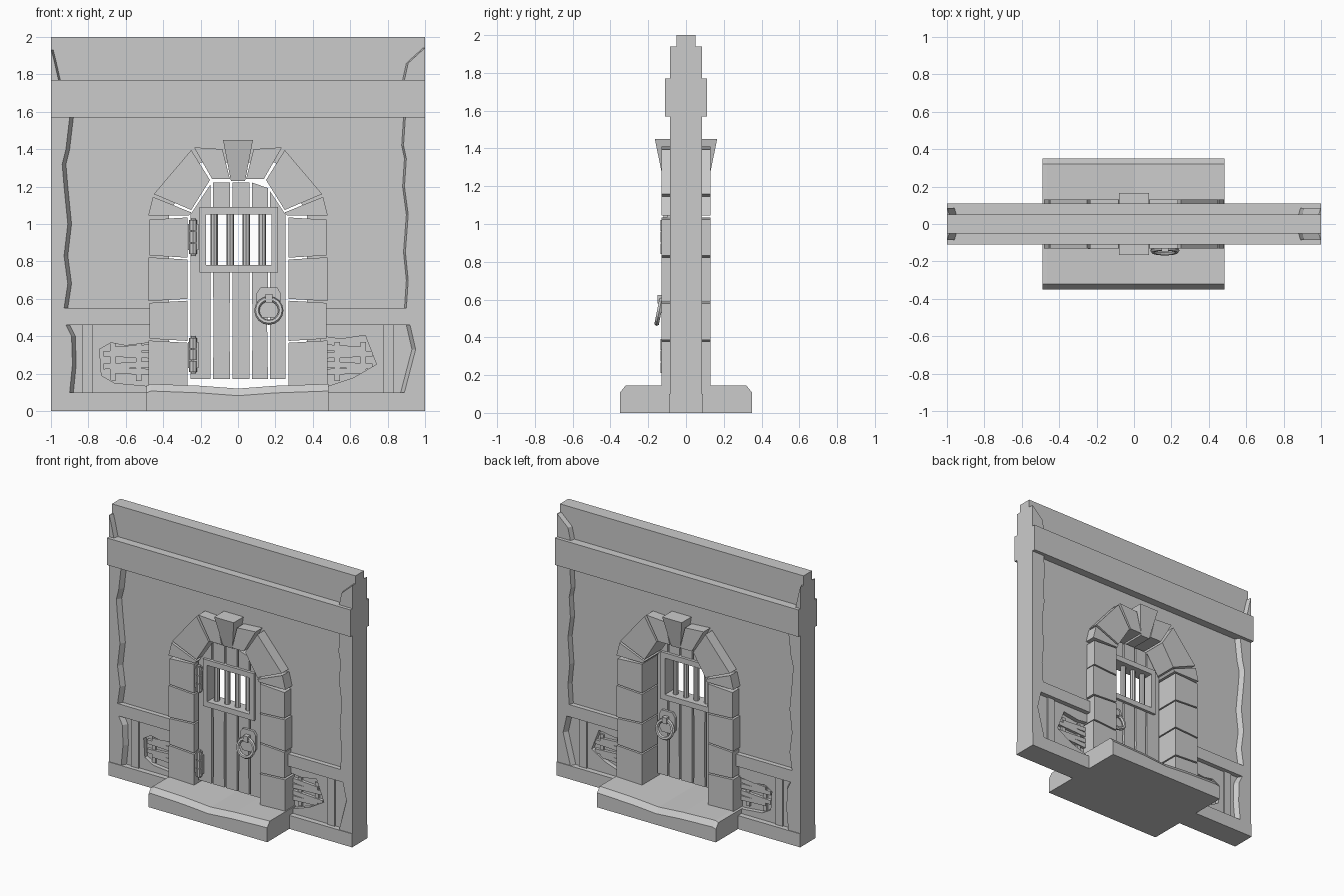
import bpy, bmesh, math

if "Cube" in bpy.data.objects:
    bpy.data.objects.remove(bpy.data.objects["Cube"])

stone = bpy.data.materials.new("stone_grey")
stone.use_nodes = True
GREY = (0.6, 0.6, 0.6, 1)
stone.diffuse_color = GREY
stone.node_tree.nodes["Principled BSDF"].inputs["Base Color"].default_value = GREY


def finish(name, bm):
    bmesh.ops.recalc_face_normals(bm, faces=bm.faces)
    mesh = bpy.data.meshes.new(name)
    bm.to_mesh(mesh)
    bm.free()
    mesh.materials.append(stone)
    ob = bpy.data.objects.new(name, mesh)
    bpy.context.collection.objects.link(ob)
    return ob


def loft(name, rings):
    """Skin closed cross-sections and cap both ends."""
    bm = bmesh.new()
    rows = [[bm.verts.new(p) for p in ring] for ring in rings]
    n = len(rows[0])
    for a, b in zip(rows, rows[1:]):
        for i in range(n):
            j = (i + 1) % n
            bm.faces.new((a[i], a[j], b[j], b[i]))
    bm.faces.new(rows[0])
    bm.faces.new(rows[-1])
    return finish(name, bm)


def prism(name, outline, y0, y1):
    """Extrude an (x, z) outline along y."""
    return loft(name, [[(x, y, z) for x, z in outline] for y in (y0, y1)])


def box(name, x0, x1, y0, y1, z0, z1):
    return prism(name, [(x0, z0), (x1, z0), (x1, z1), (x0, z1)], y0, y1)


def cut(target, cutter):
    mod = target.modifiers.new("cut", "BOOLEAN")
    mod.operation = "DIFFERENCE"
    mod.solver = "EXACT"
    mod.object = cutter
    bpy.context.view_layer.objects.active = target
    bpy.ops.object.modifier_apply(modifier=mod.name)
    bpy.data.objects.remove(cutter)


def flip(outline):
    return [(-x, z) for x, z in outline]


# Wall core with door opening
wall = box("wall", -1, 1, -.05, .05, 0, 2)
half = [(.37, .1), (.37, 1.06), (.2, 1.33)]
cut(wall, prism("opening", half + flip(half)[::-1], -.2, .2))

# Broken plaster patches showing laths
patches = {
    "right": [(-.74, .33), (-.68, .365), (-.6, .35), (-.44, .37), (-.44, .13), (-.66, .15), (-.73, .19)],
    "left": [(.44, .4), (.55, .385), (.68, .405), (.74, .25), (.62, .18), (.44, .12)],
}
for side, outline in patches.items():
    s = 1 if side == "left" else -1
    for face, d in (("front", -1), ("back", 1)):
        cut(wall, prism("pocket", outline, d * .018, d * .2))
        for i, z in enumerate((.19, .235, .28, .325)):
            tip = .68 if i in (0, 3) else .72
            tilt = .012 * (-1) ** i
            prism(f"{side}_{face}_lath_{i}",
                  [(s * .43, z), (s * tip, z + tilt), (s * tip, z + tilt + .03), (s * .43, z + .034)],
                  d * .015, d * .04)
        for i, x in enumerate((.53, .67)):
            box(f"{side}_{face}_stud_{i}", s * x - .015, s * x + .015, d * .015, d * .032, .16, .37)

# Timber beam and rails
box("upper_beam", -1, 1, -.11, .11, 1.57, 1.77)
box("bottom_rail", -1, 1, -.09, .09, 0, .1)
for side, s in (("left", 1), ("right", -1)):
    x0, x1 = sorted((s * .4, s))
    box(f"{side}_middle_rail", x0, x1, -.085, .085, .46, .55)
    x0, x1 = sorted((s * .775, s * .835))
    box(f"{side}_batten", x0, x1, -.06, .06, .1, .46)


# Worn corner posts: ragged inner edge
def post(name, edge, s, slant=.02):
    rings = []
    for y, shift in ((-.085, 0), (-.05, slant), (.05, slant), (.085, 0)):
        ring = [(x - s * shift, y, z) for x, z in edge]
        rings.append(ring + [(s, y, edge[-1][1]), (s, y, edge[0][1])])
    loft(name, rings)


post("right_post", [(-.93, .55), (-.91, .68), (-.93, .83), (-.91, 1.0), (-.93, 1.2),
                    (-.94, 1.32), (-.92, 1.4), (-.9, 1.57)], -1)
post("left_post", [(.9, .55), (.91, .7), (.895, .85), (.91, 1.05), (.89, 1.2),
                   (.9, 1.35), (.885, 1.42), (.895, 1.57)], 1, .01)
post("right_low_post", [(-.9, .1), (-.885, .25), (-.89, .4), (-.92, .46)], -1)
post("left_low_post", [(.89, .1), (.95, .33), (.92, .46)], 1)
post("right_top_post", [(-.96, 1.77), (-.985, 1.88), (-.998, 1.93)], -1, .01)
post("left_top_post", [(.89, 1.77), (.91, 1.86), (.998, 1.94)], 1, .01)

# Worn doorstep running through the wall
rings = []
for x, h in ((-.49, .135), (-.465, .145), (-.2, .135), (0, .12), (.2, .135), (.485, .145)):
    rings.append([(x, -.35, 0), (x, -.35, h - .038), (x, -.32, h),
                  (x, .32, h), (x, .35, h - .038), (x, .35, 0)])
loft("doorstep", rings)

# Arch stones
for side, s in (("left", 1), ("right", -1)):
    levels = [.12, .37, .595, .815, 1.04]
    for i, (a, b) in enumerate(zip(levels, levels[1:])):
        tilt = .012 * (-1) ** i
        w = .478 - .006 * (i % 2)
        prism(f"{side}_jamb_stone_{i}",
              [(s * .27, a + .005), (s * w, a - tilt + .005),
               (s * w, b + tilt - .005), (s * .27, b - .005)], -.13, .13)
    wedges = [[(.48, 1.045), (.262, 1.045), (.25, 1.062), (.455, 1.145)],
              [(.45, 1.16), (.25, 1.395), (.15, 1.235), (.25, 1.075)],
              [(.235, 1.41), (.083, 1.4), (.043, 1.24), (.138, 1.24)]]
    for i, wedge in enumerate(wedges):
        prism(f"{side}_arch_stone_{i}", [(s * x, z) for x, z in wedge], -.13, .13)
loft("keystone", [[(-w, -d, z), (w, -d, z), (w, d, z), (-w, d, z)]
                  for w, d, z in ((.038, .12, 1.23), (.08, .165, 1.45))])

# Door planks split around the barred window
D0, D1 = -.1, -.03


def door_top(x):
    return min(1.222, 1.222 - (abs(x) - .14) * 1.5)


edges = [-.26, -.14, -.036, .068, .166, .26]
door_cut = [(-.17, .78), (.18, .78), (.18, 1.05), (-.17, 1.05)]
for i, (a, b) in enumerate(zip(edges, edges[1:])):
    a, b = a + .006, b - .006
    bow = .004 * (i % 2)
    plank = prism(f"door_plank_{i}",
                  [(a, .17), (b, .17), (b - bow, .45), (b, .72), (b, door_top(b)),
                   (a, door_top(a)), (a, .72), (a + bow, .45)], D0, D1)
    cut(plank, prism("window_cut", door_cut, -.2, .1))

# Window frame and bars
for name, dims in (("bottom", (-.205, .215, .74, .78)), ("top", (-.205, .215, 1.05, 1.09)),
                   ("right", (-.205, -.17, .78, 1.05)), ("left", (.18, .215, .78, 1.05))):
    x0, x1, z0, z1 = dims
    box(f"window_frame_{name}", x0, x1, D0 - .02, D1 + .02, z0, z1)


def cylinder(name, x, y, z0, z1, r, sides=8):
    loft(name, [[(x + r * math.cos(k * math.tau / sides), y + r * math.sin(k * math.tau / sides), z)
                 for k in range(sides)] for z in (z0, z1)])


for i in range(4):
    cylinder(f"window_bar_{i}", -.128 + i * .086, -.065, .77, 1.06, .02)

# Ring handles on both faces
for face, d, y in (("front", -1, D0), ("back", 1, D1)):
    plate = [(.12, .5), (.21, .5), (.228, .53), (.228, .63), (.21, .66), (.12, .66), (.1, .63), (.1, .53)]
    prism(f"{face}_handle_plate", plate, y, y + d * .018)
    box(f"{face}_handle_loop", .148, .184, *sorted((y, y + d * .05)), .58, .625)
    bpy.ops.mesh.primitive_torus_add(
        major_segments=16, minor_segments=6, major_radius=.064, minor_radius=.014,
        location=(.165, y + d * .042, .537), rotation=(math.pi / 2 + d * .2, 0, 0))
    ring = bpy.context.object
    ring.name = f"{face}_handle_ring"
    ring.data.materials.append(stone)

# Hinges
for name, z in (("lower", .21), ("upper", .84)):
    box(f"{name}_hinge_leaf", -.268, -.21, D0 - .02, D0, z + .02, z + .16)
    for i in range(3):
        cylinder(f"{name}_hinge_knuckle_{i}", -.24, -.113, z + i * .062, z + i * .062 + .057, .022)
    cylinder(f"{name}_hinge_pin", -.24, -.113, z - .01, z + .19, .013)
